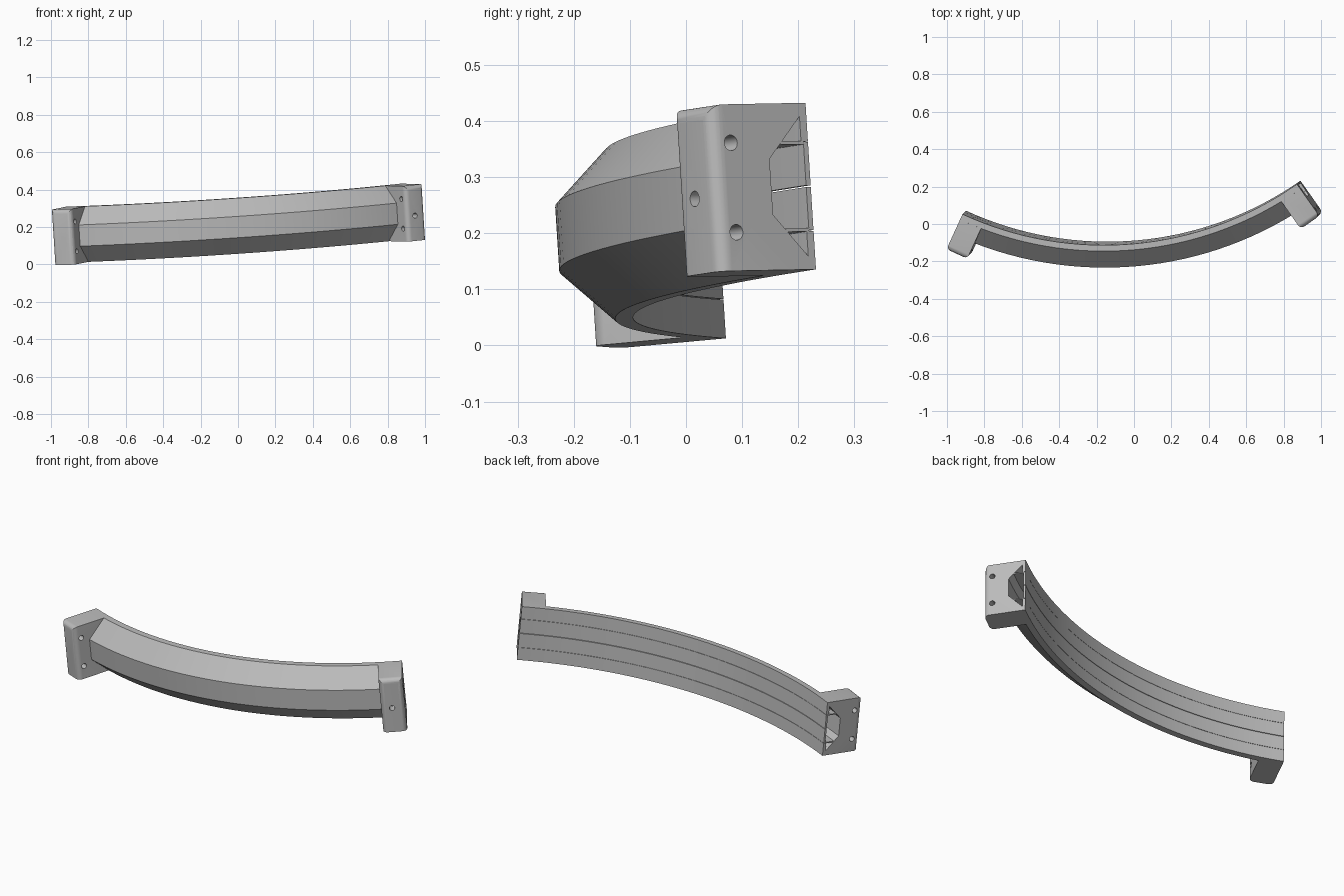
import bpy, bmesh, math
from mathutils import Matrix, Vector

cube = bpy.data.objects.get("Cube")
if cube:
    bpy.data.objects.remove(cube, do_unlink=True)

R = 1.806                       # radius of the concave back
CX, CY = -0.153, 1.702          # arc centre
START, END = -0.432, 0.611      # arc angles
SEGMENTS = 32
DEPTH, WIDTH, HALF = 0.208, 0.122, 0.149
TILT = (Matrix.Translation((0, 0, 0.2145)) @ Matrix.Rotation(-0.063, 4, 'Y')
        @ Matrix.Rotation(0.063, 4, 'X'))

grey = bpy.data.materials.new("Neutral grey")
grey.use_nodes = True
GREY = (0.5, 0.5, 0.5, 1)
grey.diffuse_color = GREY
grey.node_tree.nodes["Principled BSDF"].inputs["Base Color"].default_value = GREY


def finish(name, bm, matrix):
    """Turn a bmesh into a grey object."""
    bm.transform(matrix)
    bmesh.ops.recalc_face_normals(bm, faces=bm.faces[:])
    mesh = bpy.data.meshes.new(name)
    bm.to_mesh(mesh)
    bm.free()
    mesh.materials.append(grey)
    obj = bpy.data.objects.new(name, mesh)
    bpy.context.collection.objects.link(obj)
    return obj


def loft(name, rings, matrix):
    """Skin closed rings of points and cap both ends."""
    bm = bmesh.new()
    rings = [[bm.verts.new(p) for p in ring] for ring in rings]
    n = len(rings[0])
    for r, s in zip(rings, rings[1:]):
        for j in range(n):
            k = (j + 1) % n
            bm.faces.new((r[j], r[k], s[k], s[j]))
    bm.faces.new(rings[0])
    bm.faces.new(rings[-1])
    return finish(name, bm, matrix)


def sweep(name, profile, a0=START, a1=END):
    """Sweep a closed (depth, height) profile along the arc."""
    angles = [a0 + (a1 - a0) * i / SEGMENTS for i in range(SEGMENTS + 1)]
    return loft(name, [[(CX + (R + d) * math.sin(a), CY - (R + d) * math.cos(a), h)
                        for d, h in profile] for a in angles], TILT)


def mirrored(points):
    return points + [(d, -h) for d, h in reversed(points)]


def round_corner(x, y, radius, start):
    """Quarter circle of points about (x, y)."""
    return [(x + radius * math.cos(start + i * math.pi / 12),
             y + radius * math.sin(start + i * math.pi / 12)) for i in range(7)]


def combine(obj, tool, operation='DIFFERENCE'):
    """Bake one boolean and discard its tool."""
    mod = obj.modifiers.new("cut", 'BOOLEAN')
    mod.operation, mod.solver, mod.object = operation, 'EXACT', tool
    deps = bpy.context.evaluated_depsgraph_get()
    obj.data = bpy.data.meshes.new_from_object(obj.evaluated_get(deps))
    obj.modifiers.clear()
    bpy.data.objects.remove(tool, do_unlink=True)


def drill(matrix, centre, axis, length, radius=0.014):
    bm = bmesh.new()
    bmesh.ops.create_cone(bm, cap_ends=True, segments=24, radius1=radius,
                          radius2=radius, depth=length)
    turn = Vector((0, 0, 1)).rotation_difference(Vector(axis)).to_matrix().to_4x4()
    return finish("drill", bm, matrix @ Matrix.Translation(centre) @ turn)


# Hollow curved beam, open along the middle of its back
outer = [(0.032, HALF), (0.126, 0.057)]
inner = [(0.086, 0.05), (0.015, 0.125), (0.015, 0.08)]
shell = (mirrored([(0, 0.08), (0, HALF)] + outer)
         + [(d, -h) for d, h in reversed(inner)] + inner)
parts = [sweep("curved_beam", shell)]

# Cover strips and inner ribs, upper and lower
for side, s in (("upper", 1), ("lower", -1)):
    def bar(d0, d1, low, high):
        return [(d0, s * low), (d0, s * high), (d1, s * high), (d1, s * low)]
    parts.append(sweep(side + "_cover_strip", bar(0, 0.01, 0.0015, 0.0785)))
    parts.append(sweep(side + "_rib", bar(0.01, 0.06, 0.075, 0.081)))

# End blocks: rounded outside, hollowed for the beam and drilled
void = mirrored([(-0.05, HALF + 0.02), (0.013, HALF + 0.02)] + outer)
ROUND = 0.025
plan = ([(0, WIDTH), (0, 0)]
        + round_corner(DEPTH - ROUND, ROUND, ROUND, -math.pi / 2)
        + round_corner(DEPTH - ROUND, WIDTH - ROUND, ROUND, 0))
side_view = ([(-0.1, HALF), (-0.1, -HALF), (DEPTH + 0.01, -HALF),
              (DEPTH + 0.01, HALF - ROUND)]
             + round_corner(DEPTH - ROUND, HALF - ROUND, ROUND, 0))
for side, a, s in (("left", END, 1), ("right", START, -1)):
    radial = Vector((math.sin(a), -math.cos(a), 0))
    inward = Vector((math.cos(a), math.sin(a), 0)) * -s
    frame = Matrix.Identity(4)
    for i, v in enumerate((radial, inward, Vector((0, 0, 1)),
                           Vector((CX, CY, 0)) + radial * R)):
        frame.col[i].xyz = v
    frame = TILT @ frame

    block = loft(side + "_end_block",
                 [[(d, t, z) for d, t in plan] for z in (-0.2, 0.2)], frame)
    combine(block, loft("top_rounding",
                        [[(d, t, h) for d, h in side_view] for t in (-0.1, 0.3)], frame),
            'INTERSECT')
    combine(block, sweep("beam_void", void, START - 0.05, END + 0.05))
    for h in (0.08, -0.08):
        combine(block, drill(frame, (0.168, WIDTH / 2, h), (0, 1, 0), 0.3))
    combine(block, drill(frame, (DEPTH, 0.066, -0.014), (1, 0, 0), 0.1))
    parts.append(block)

# Smooth shading with crisp edges
bpy.ops.object.select_all(action='DESELECT')
for p in parts:
    p.select_set(True)
bpy.context.view_layer.objects.active = parts[0]
bpy.ops.object.shade_smooth_by_angle(angle=math.radians(30))
